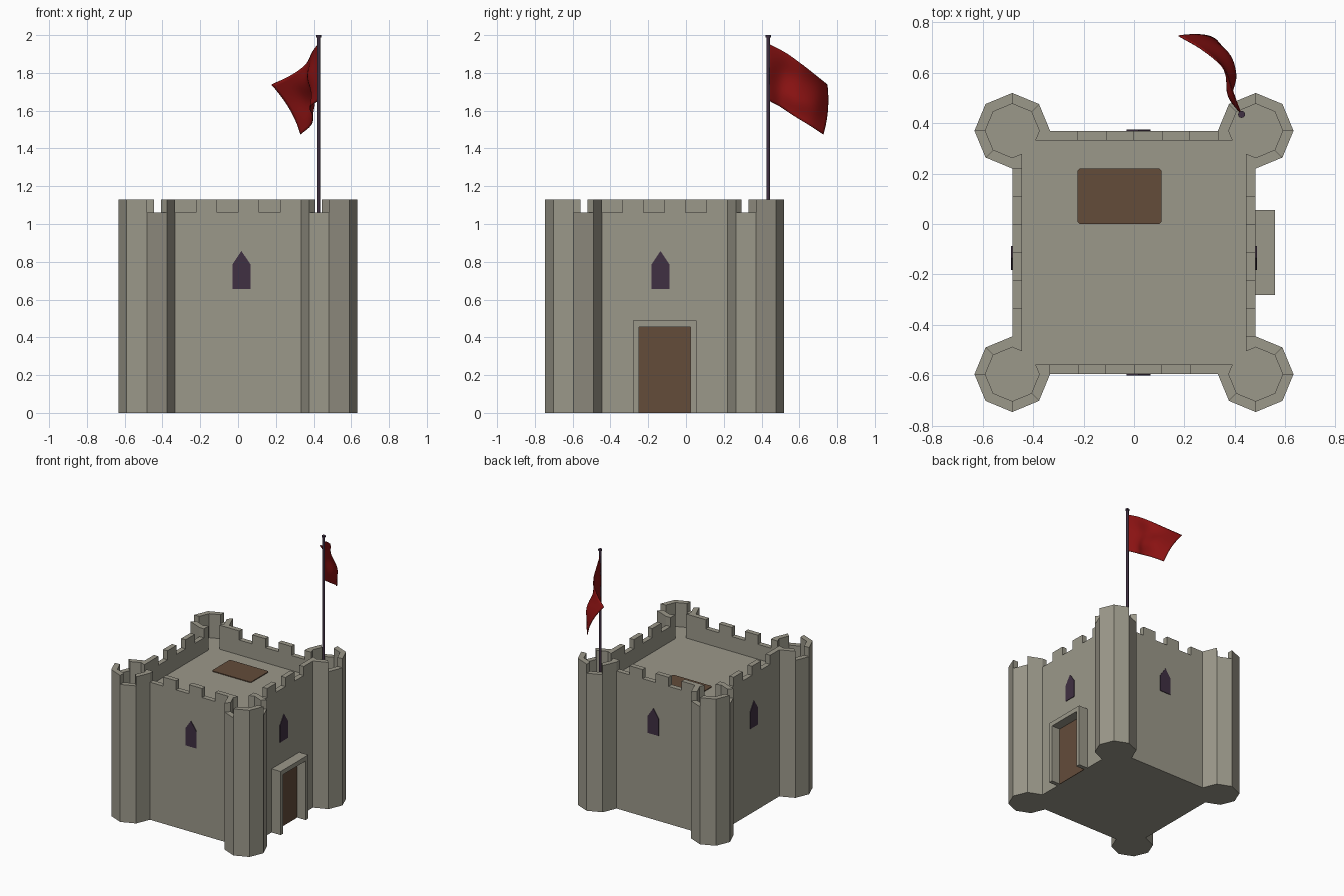
import bpy, bmesh, math
from mathutils import Matrix, Vector

if "Cube" in bpy.data.objects:
    bpy.data.objects.remove(bpy.data.objects["Cube"])

Y0 = -0.113            # castle centre in y
H = 0.483              # half width to wall faces / tower centres
T, R, RI = 0.038, 0.15, 0.107   # wall thickness, tower outer and inner radius
TOP, CREN, DECK = 1.13, 1.06, 0.945
PLACE = Matrix.Translation((0, Y0, 0))


def material(name, rgb):
    m = bpy.data.materials.new(name)
    m.diffuse_color = (*rgb, 1)
    m.use_nodes = True
    m.node_tree.nodes["Principled BSDF"].inputs["Base Color"].default_value = m.diffuse_color
    return m


STONE = material("stone", (0.33, 0.315, 0.255))
WOOD = material("brown_wood", (0.125, 0.072, 0.042))
DARK = material("dark_purple", (0.05, 0.029, 0.054))
RED = material("flag_red", (0.25, 0.006, 0.006))


def rot(k):
    return Matrix.Rotation(math.radians(90 * k), 4, 'Z')


def prism(bm, pts, z0, z1, m=Matrix()):
    lo = [bm.verts.new(m @ Vector((x, y, z0))) for x, y in pts]
    hi = [bm.verts.new(m @ Vector((x, y, z1))) for x, y in pts]
    bm.faces.new(lo[::-1])
    bm.faces.new(hi)
    n = len(pts)
    for i in range(n):
        j = (i + 1) % n
        bm.faces.new((lo[i], lo[j], hi[j], hi[i]))


def rect(x0, y0, x1, y1):
    return [(x0, y0), (x1, y0), (x1, y1), (x0, y1)]


def polar(r, deg, cx=0, cy=0):
    a = math.radians(deg)
    return (cx + r * math.cos(a), cy + r * math.sin(a))


def make(name, bm, mat):
    bmesh.ops.recalc_face_normals(bm, faces=bm.faces[:])
    me = bpy.data.meshes.new(name)
    bm.to_mesh(me)
    bm.free()
    me.materials.append(mat)
    ob = bpy.data.objects.new(name, me)
    bpy.context.collection.objects.link(ob)
    return ob


def solid(name, mat, prisms):
    bm = bmesh.new()
    for p in prisms:
        prism(bm, *p)
    return make(name, bm, mat)


# castle block, corner towers and cutters
castle = solid("castle_walls", STONE, [(rect(-H, -H, H, H), 0, TOP, PLACE)])


def octagons(name, r, z0, z1):
    pts = [polar(r, 45 * i, -H, -H) for i in range(8)]
    return solid(name, STONE, [(pts, z0, z1, PLACE @ rot(k)) for k in range(4)])


towers = octagons("towers", R, 0, TOP)
I = H - T
court = solid("court_cutter", STONE, [(rect(-I, -I, I, I), DECK, 1.4, PLACE)])
tower_court = octagons("tower_court_cutter", RI, DECK, 1.4)
gaps = []
for k in range(4):
    m = PLACE @ rot(k)
    for i in range(3):       # wall crenels
        x = -0.333 + i * 0.222
        gaps.append((rect(x, -H - 0.03, x + 0.111, -I + 0.02), CREN, 1.3, m))
    for a in (135, 270):     # tower crenels
        pts = [polar(r, d, -H, -H) for r, d in
               ((0.09, a), (0.19, a), (0.19, a + 45), (0.09, a + 45))]
        gaps.append((pts, CREN, 1.3, m))
crenels = solid("crenel_cutter", STONE, gaps)

helpers = [(towers, 'UNION'), (court, 'DIFFERENCE'),
           (tower_court, 'DIFFERENCE'), (crenels, 'DIFFERENCE')]
for ob, op in helpers:
    ob.hide_render = True
    mod = castle.modifiers.new(ob.name, 'BOOLEAN')
    mod.object, mod.operation, mod.solver = ob, op, 'EXACT'
dg = bpy.context.evaluated_depsgraph_get()
baked = bpy.data.meshes.new_from_object(castle.evaluated_get(dg))
castle.modifiers.clear()
castle.data = baked
baked.materials.clear()
baked.materials.append(STONE)
for p in baked.polygons:
    p.material_index = 0
for ob, _ in helpers:
    bpy.data.objects.remove(ob)

# pointed windows, one on each side
UP = Matrix.Rotation(math.radians(90), 4, 'X')
for k, (side, c) in enumerate((("front", 0.018), ("right", -0.022),
                               ("back", -0.018), ("left", 0.022))):
    w = 0.047
    pts = [(c - w, 0.657), (c + w, 0.657), (c + w, 0.787), (c, 0.857), (c - w, 0.787)]
    solid(side + "_window", DARK, [(pts, H - 0.002, H + 0.005, PLACE @ rot(k) @ UP)])

# door and its frame on the right wall
m = PLACE @ rot(1) @ UP
frame = [(-0.168, 0), (-0.136, 0), (-0.136, 0.455), (0.136, 0.455),
         (0.136, 0), (0.168, 0), (0.168, 0.49), (-0.168, 0.49)]
solid("door_frame", STONE, [(frame, H, 0.56, m)])
solid("door", WOOD, [(rect(-0.136, 0, 0.136, 0.455), H - 0.002, H + 0.005, m)])

# roof hatch with clipped corners
x0, y0, x1, y1, c = -0.224, 0.0, 0.109, 0.22, 0.008
hatch = [(x0 + c, y0), (x1 - c, y0), (x1, y0 + c), (x1, y1 - c),
         (x1 - c, y1), (x0 + c, y1), (x0, y1 - c), (x0, y0 + c)]
solid("roof_hatch", WOOD, [(hatch, DECK - 0.002, DECK + 0.006)])

# flag pole with cap
PX, PY = 0.427, 0.435
solid("flag_pole", DARK, [
    ([polar(r, 30 * i, PX, PY) for i in range(12)], a, b)
    for r, a, b in ((0.01, DECK, 1.99), (0.014, 1.988, 2.0))])

# waving flag: three guide curves blended from top to bottom
top = [(PX, PY, 1.955), (.385, .53, 1.905), (.345, .62, 1.84), (.265, .695, 1.78), (.177, .747, 1.738)]
mid = [(PX, PY, 1.805), (.380, .51, 1.765), (.385, .60, 1.70), (.355, .685, 1.65), (.275, .750, 1.605)]
low = [(PX, PY, 1.655), (.385, .50, 1.62), (.405, .575, 1.57), (.390, .65, 1.525), (.330, .727, 1.475)]


def along(pts, u):
    p = [Vector(q) for q in pts]
    p = [2 * p[0] - p[1]] + p + [2 * p[-1] - p[-2]]
    s = u * (len(pts) - 1)
    i = min(int(s), len(pts) - 2)
    t = s - i
    a, b, c, d = p[i:i + 4]
    return 0.5 * (2 * b + (c - a) * t + (2 * a - 5 * b + 4 * c - d) * t * t
                  + (3 * b - a - 3 * c + d) * t ** 3)


NU, NV = 28, 20
bm = bmesh.new()
grid = []
for i in range(NU + 1):
    u = i / NU
    a, b, c = along(top, u), along(mid, u), along(low, u)
    row = []
    for j in range(NV + 1):
        v = j / NV
        q = a * (1 - v) * (1 - 2 * v) + b * 4 * v * (1 - v) + c * v * (2 * v - 1)
        # soft folds fanning from the pole
        q.x += 0.010 * math.sin(math.pi * u) * math.sin(9 * v + 4 * u)
        row.append(bm.verts.new(q))
    grid.append(row)
for i in range(NU):
    for j in range(NV):
        f = bm.faces.new((grid[i][j], grid[i + 1][j], grid[i + 1][j + 1], grid[i][j + 1]))
        f.smooth = True
flag = make("flag", bm, RED)
cloth = flag.modifiers.new("cloth_thickness", 'SOLIDIFY')
cloth.thickness, cloth.offset = 0.004, 0
